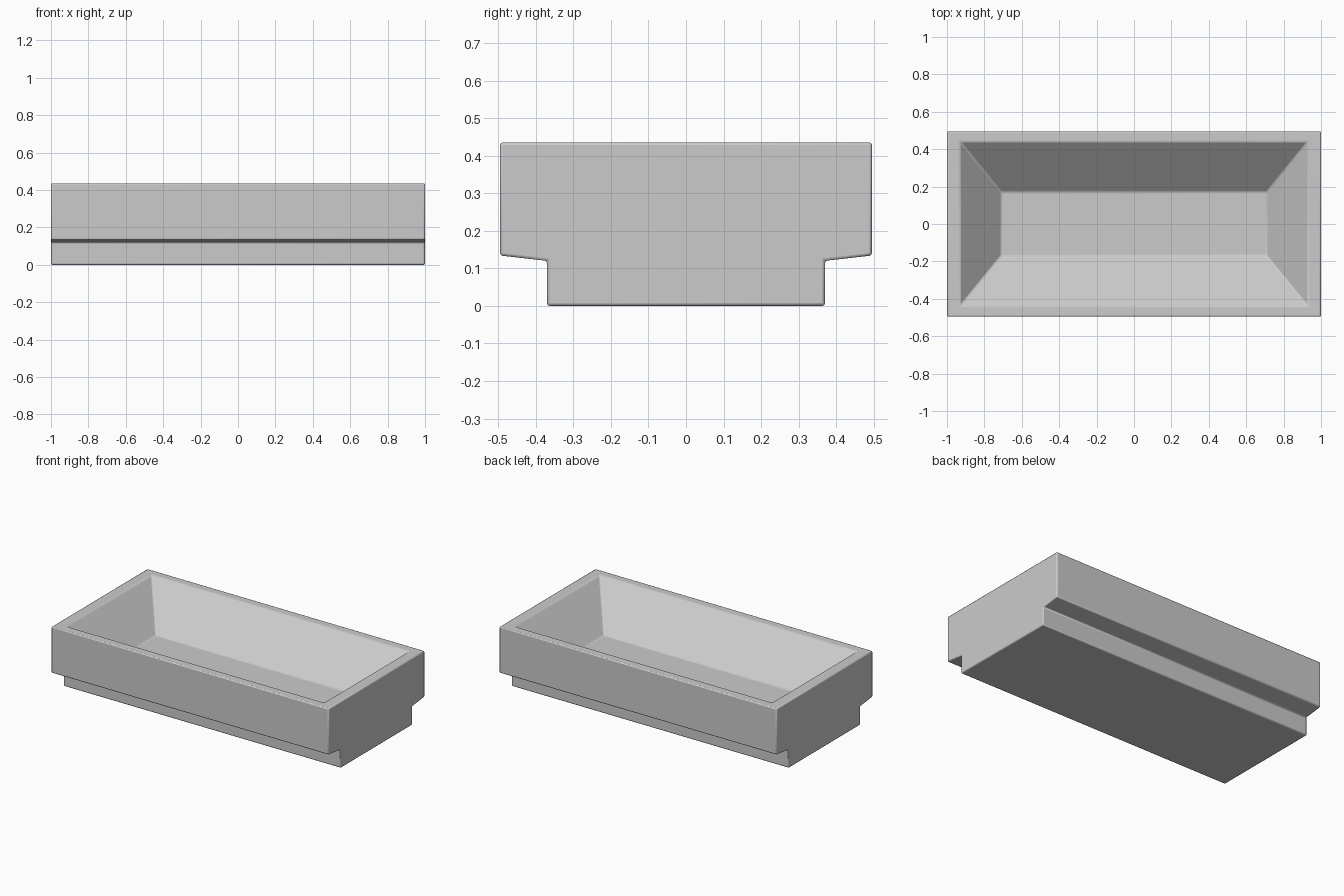
import bpy
import bmesh

cube = bpy.data.objects.get("Cube")
if cube:
    bpy.data.objects.remove(cube)

HALF_LENGTH, TOP, FLOOR = 1.0, 0.435, 0.2

# Stone material
stone = bpy.data.materials.new("light_grey_stone")
stone.use_nodes = True
grey = (0.6, 0.6, 0.6, 1)
stone.diffuse_color = grey
stone.node_tree.nodes["Principled BSDF"].inputs["Base Color"].default_value = grey

# Stepped trough body: half profile mirrored, then extruded along the length
half = [(0.37, 0), (0.37, 0.12), (0.495, 0.134), (0.495, TOP)]
profile = half + [(-y, z) for y, z in reversed(half)]
bm = bmesh.new()
end = bm.faces.new([bm.verts.new((-HALF_LENGTH, y, z)) for y, z in profile])
grown = bmesh.ops.extrude_face_region(bm, geom=[end])["geom"]
bmesh.ops.translate(bm, vec=(2 * HALF_LENGTH, 0, 0),
                    verts=[g for g in grown if isinstance(g, bmesh.types.BMVert)])
bmesh.ops.recalc_face_normals(bm, faces=bm.faces)


# Shape a rectangular face to a given half size and height
def fit(face, hx, hy, z):
    for v in face.verts:
        v.co = (hx if v.co.x > 0 else -hx, hy if v.co.y > 0 else -hy, z)


# Rim and sloping basin sunk into the top
top = max(bm.faces, key=lambda f: f.calc_center_median().z)
bmesh.ops.inset_region(bm, faces=[top], thickness=0.05)
fit(top, 0.93, 0.44, TOP)
bmesh.ops.inset_region(bm, faces=[top], thickness=0.1)
fit(top, 0.71, 0.17, FLOOR)
bmesh.ops.recalc_face_normals(bm, faces=bm.faces)

mesh = bpy.data.meshes.new("trough")
bm.to_mesh(mesh)
bm.free()
mesh.materials.append(stone)
trough = bpy.data.objects.new("trough", mesh)
bpy.context.collection.objects.link(trough)

# Softened edges
bevel = trough.modifiers.new("soft_edges", "BEVEL")
bevel.width = 0.007
bevel.segments = 2
bevel.limit_method = "ANGLE"
bevel.angle_limit = 0.5

bpy.context.view_layer.objects.active = trough
trough.select_set(True)
bpy.ops.object.shade_smooth_by_angle(angle=0.6)
